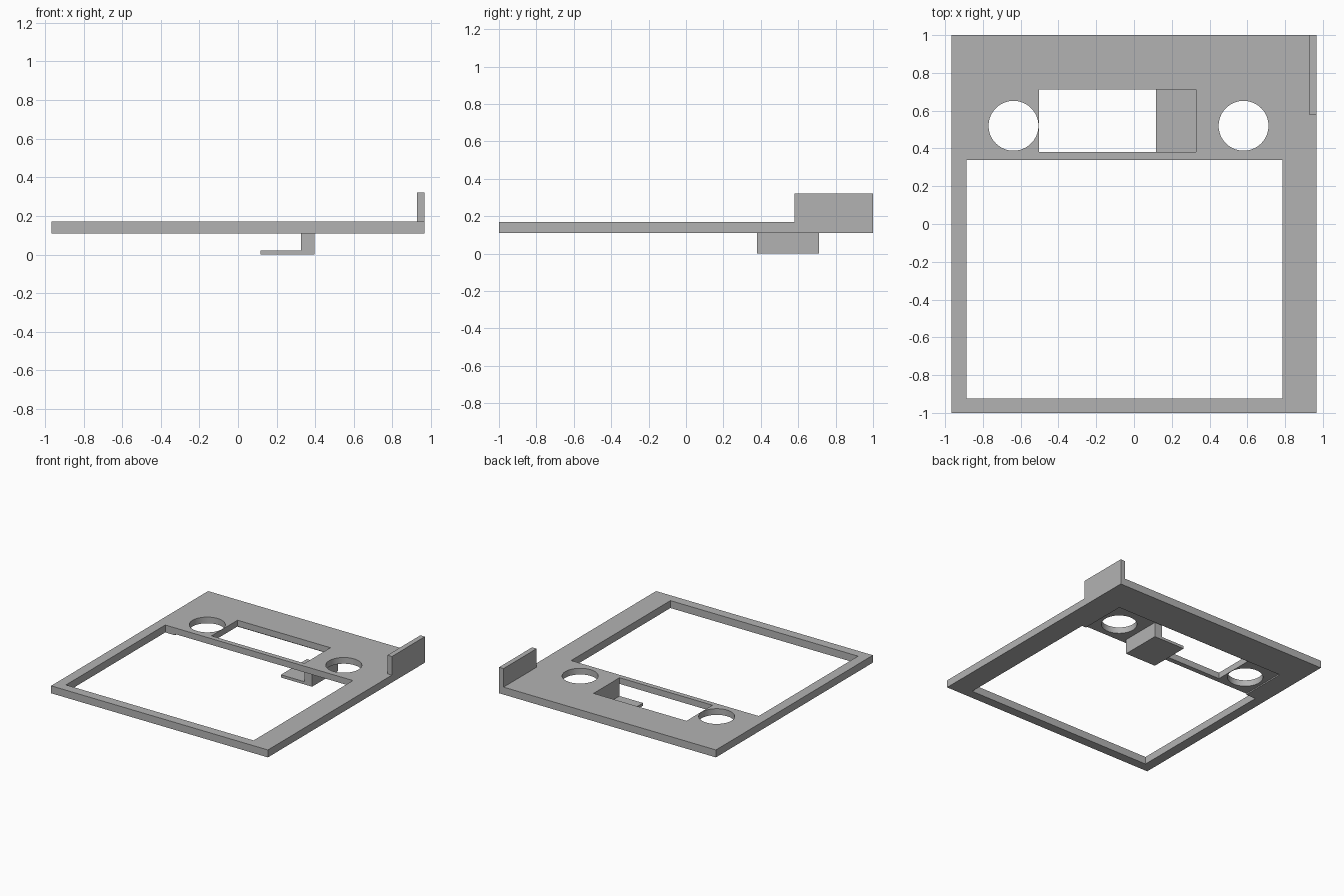
import bpy
import bmesh
from mathutils import Matrix, Vector

if "Cube" in bpy.data.objects:
    bpy.data.objects.remove(bpy.data.objects["Cube"], do_unlink=True)

GREY = (0.45, 0.45, 0.45, 1.0)
grey = bpy.data.materials.new("plain_grey")
grey.use_nodes = True
grey.diffuse_color = GREY
grey.node_tree.nodes["Principled BSDF"].inputs["Base Color"].default_value = GREY

BOTTOM, TOP = 0.11, 0.17      # faces of the plate
POCKET = 0.12                 # ceiling of the shallow underside pocket


def make_object(name, bm):
    bmesh.ops.recalc_face_normals(bm, faces=bm.faces)
    mesh = bpy.data.meshes.new(name)
    bm.to_mesh(mesh)
    bm.free()
    mesh.materials.append(grey)
    obj = bpy.data.objects.new(name, mesh)
    bpy.context.collection.objects.link(obj)
    return obj


def box(name, x, y, z):
    bm = bmesh.new()
    size = Vector((x[1] - x[0], y[1] - y[0], z[1] - z[0]))
    centre = Vector((sum(x), sum(y), sum(z))) / 2
    bmesh.ops.create_cube(bm, size=1, matrix=Matrix.Translation(centre) @ Matrix.Diagonal(size.to_4d()))
    return make_object(name, bm)


def cylinder(name, x, y, radius):
    bm = bmesh.new()
    bmesh.ops.create_cone(bm, cap_ends=True, segments=64, radius1=radius, radius2=radius,
                          depth=0.4, matrix=Matrix.Translation((x, y, TOP)))
    return make_object(name, bm)


def prism(name, profile, y):
    # Extrude an x-z outline along y
    bm = bmesh.new()
    face = bm.faces.new([bm.verts.new((px, y[0], pz)) for px, pz in profile])
    solid = bmesh.ops.extrude_face_region(bm, geom=[face])
    verts = [v for v in solid["geom"] if isinstance(v, bmesh.types.BMVert)]
    bmesh.ops.translate(bm, verts=verts, vec=(0, y[1] - y[0], 0))
    return make_object(name, bm)


def apply_boolean(target, other, operation):
    mod = target.modifiers.new("cut", "BOOLEAN")
    mod.operation = operation
    mod.solver = "EXACT"
    mod.object = other
    bpy.context.view_layer.objects.active = target
    bpy.ops.object.modifier_apply(modifier=mod.name)
    bpy.data.objects.remove(other, do_unlink=True)


# Flat frame plate with the upright guard at its back left corner
plate = box("frame_plate", (-0.967, 0.967), (-1, 1), (BOTTOM, TOP))
apply_boolean(plate, box("side_guard", (0.927, 0.967), (0.58, 1), (BOTTOM, 0.32)), "UNION")

# Large opening, window, round holes and underside pocket
through = (0, 0.4)
cutters = [
    box("main_opening", (-0.887, 0.787), (-0.925, 0.34), through),
    box("window", (-0.502, 0.327), (0.38, 0.711), through),
    cylinder("right_hole", -0.638, 0.52, 0.132),
    cylinder("left_hole", 0.58, 0.52, 0.132),
    box("pocket", (-0.80, 0.75), (0.30, 0.725), (0, POCKET)),
]
for cutter in cutters:
    apply_boolean(plate, cutter, "DIFFERENCE")

# L-shaped bracket hanging beside the window
prism("hanging_bracket",
      [(0.117, 0), (0.395, 0), (0.395, POCKET), (0.327, POCKET), (0.327, 0.022), (0.117, 0.022)],
      (0.38, 0.711))

# Smooth hole walls, crisp edges everywhere else
bpy.ops.object.select_all(action="DESELECT")
plate.select_set(True)
bpy.context.view_layer.objects.active = plate
bpy.ops.object.shade_smooth_by_angle()
